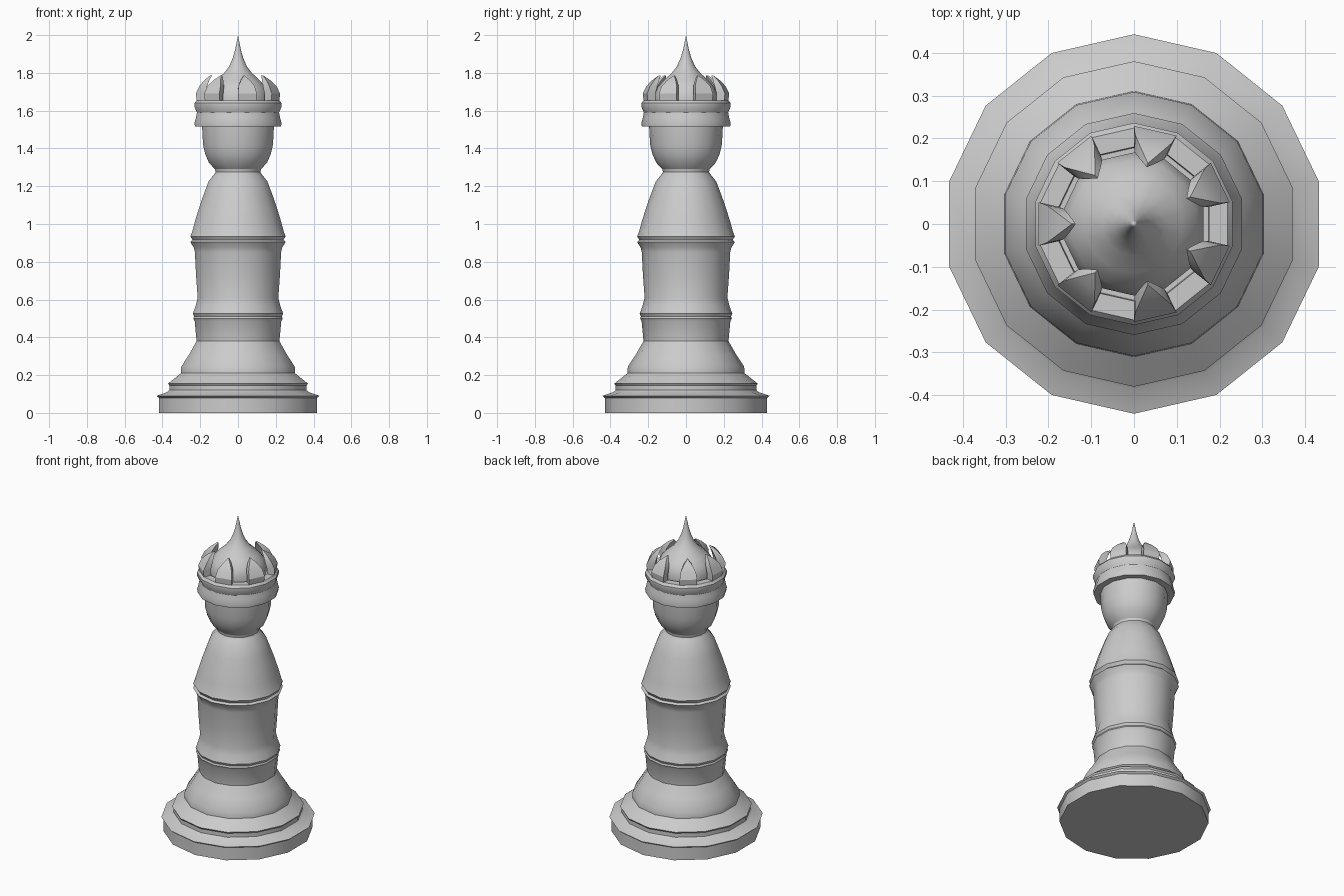
import bpy, bmesh
from math import radians, pi, sin, cos
from mathutils import Vector

SIDES = 14
MERLONS = 7

cube = bpy.data.objects.get("Cube")
if cube:
    bpy.data.objects.remove(cube, do_unlink=True)

stone = bpy.data.materials.new("grey stone")
stone.use_nodes = True
colour = (0.6, 0.6, 0.6, 1)
stone.diffuse_color = colour
stone.node_tree.nodes["Principled BSDF"].inputs["Base Color"].default_value = colour


def finish(bm, name):
    """Turn a bmesh into a smooth, sharp-edged object."""
    bmesh.ops.remove_doubles(bm, verts=bm.verts, dist=0.0005)
    bmesh.ops.recalc_face_normals(bm, faces=bm.faces)
    mesh = bpy.data.meshes.new(name)
    bm.to_mesh(mesh)
    bm.free()
    mesh.materials.append(stone)
    obj = bpy.data.objects.new(name, mesh)
    bpy.context.collection.objects.link(obj)
    bpy.ops.object.select_all(action='DESELECT')
    obj.select_set(True)
    bpy.context.view_layer.objects.active = obj
    bpy.ops.object.shade_smooth_by_angle(angle=radians(30))
    return obj


def lathe(name, profile):
    """Turn a (radius, height) profile around the z axis."""
    bm = bmesh.new()
    verts = [bm.verts.new((0, r, z)) for r, z in profile]
    edges = [bm.edges.new(pair) for pair in zip(verts, verts[1:])]
    bmesh.ops.spin(bm, geom=verts + edges, cent=(0, 0, 0), axis=(0, 0, 1),
                   angle=2 * pi, steps=SIDES, use_merge=False)
    return finish(bm, name)


# Stepped foot
lathe("base", [(0, 0), (.43, 0), (.43, .08), (.443, .09), (.385, .11),
               (.373, .12), (.373, .145), (.38, .155), (.31, .21)])

# Flared skirt up to the lower ring
lathe("skirt", [(.31, .21), (.308, .245), (.265, .31), (.225, .38),
                (.235, .485), (.243, .5), (.238, .51)])

# Waist between the two rings
lathe("waist", [(.238, .51), (.245, .525), (.229, .57), (.219, .61), (.228, .73),
                (.234, .85), (.24, .875), (.259, .905), (.247, .915)])

# Upper ring and tapering shoulders
lathe("shoulders", [(.247, .915), (.259, .935), (.25, .955), (.235, 1.01),
                    (.21, 1.09), (.185, 1.16), (.16, 1.225), (.128, 1.265)])

# Neck and bowl-shaped head
lathe("head", [(.128, 1.265), (.122, 1.275), (.125, 1.29), (.158, 1.325),
               (.178, 1.37), (.19, 1.42), (.195, 1.515)])

# Crown band
lathe("crown_band", [(.195, 1.515), (.234, 1.515), (.236, 1.535), (.228, 1.565),
                     (.223, 1.59), (.236, 1.62), (.236, 1.64), (.224, 1.655),
                     (.18, 1.655), (.178, 1.64), (.165, 1.64)])

# Domed cap with a needle spire
lathe("cap_and_spire", [(.165, 1.64), (.167, 1.68), (.15, 1.725), (.115, 1.763),
                        (.075, 1.8), (.048, 1.835), (.03, 1.875), (.016, 1.92),
                        (.008, 1.96), (0, 2)])


# Crown points: (outer radius, inner radius, height, relative width) at each level
LEVELS = [(.224, .18, 1.65, 1), (.229, .18, 1.69, 1), (.21, .168, 1.73, .95),
          (.182, .155, 1.762, .6), (.15, .14, 1.787, .02)]


def crown_point(name, centre):
    bm = bmesh.new()
    rings = []
    for outer, inner, z, width in LEVELS:
        ring = []
        for r, side in ((outer, -1), (outer, 1), (inner, 1), (inner, -1)):
            half = r * sin(pi / SIDES) * width * side
            reach = r * cos(pi / SIDES)
            ring.append(bm.verts.new(Vector((
                reach * cos(centre) - half * sin(centre),
                reach * sin(centre) + half * cos(centre), z))))
        rings.append(ring)
    for low, high in zip(rings, rings[1:]):
        for i in range(4):
            j = (i + 1) % 4
            bm.faces.new((low[i], low[j], high[j], high[i]))
    bm.faces.new(rings[-1])
    return finish(bm, name)


for k in range(MERLONS):
    crown_point(f"crown_point_{k + 1}", pi + 2 * pi * k / MERLONS)
